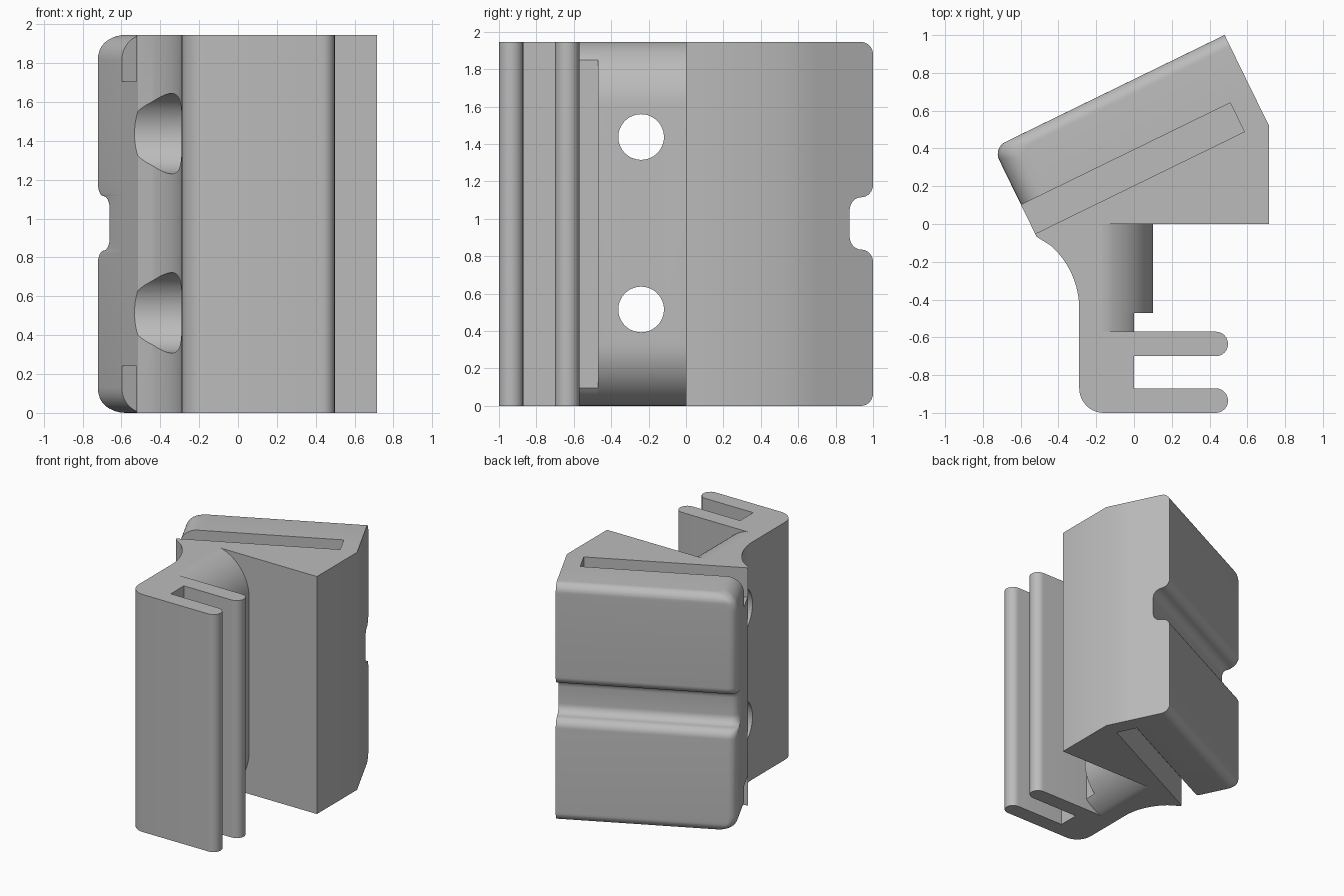
import bpy, bmesh
from math import sin, cos, pi, radians, sqrt
from mathutils import Vector

cube = bpy.data.objects.get("Cube")
if cube:
    bpy.data.objects.remove(cube)

H, MID = 1.945, 0.975
TILT = radians(26)

grey = bpy.data.materials.new("plain_grey")
grey.use_nodes = True
grey.diffuse_color = (0.5, 0.5, 0.5, 1)
grey.node_tree.nodes["Principled BSDF"].inputs["Base Color"].default_value = (0.5, 0.5, 0.5, 1)


def tilted(u, n):
    """Tilted block coordinates (along, outward) to x, y."""
    return (u * cos(TILT) - n * sin(TILT), u * sin(TILT) + n * cos(TILT))


def arc(cx, cy, r, a0, a1, steps=10):
    angles = [radians(a0 + (a1 - a0) * i / steps) for i in range(steps + 1)]
    return [(cx + r * cos(a), cy + r * sin(a)) for a in angles]


def loft(name, rings):
    """Skin equal-length rings of points and cap both ends."""
    bm = bmesh.new()
    rows = [[bm.verts.new(p) for p in ring] for ring in rings]
    for a, b in zip(rows, rows[1:]):
        for i in range(len(a)):
            j = (i + 1) % len(a)
            bm.faces.new((a[i], a[j], b[j], b[i]))
    bm.faces.new(rows[0])
    bm.faces.new(rows[-1])
    bmesh.ops.recalc_face_normals(bm, faces=bm.faces)
    mesh = bpy.data.meshes.new(name)
    bm.to_mesh(mesh)
    bm.free()
    mesh.materials.append(grey)
    obj = bpy.data.objects.new(name, mesh)
    bpy.context.collection.objects.link(obj)
    return obj


def prism_z(name, outline, z0, z1):
    return loft(name, [[(x, y, z) for x, y in outline] for z in (z0, z1)])


def prism_y(name, outline, y0, y1):
    return loft(name, [[(x, y, z) for x, z in outline] for y in (y0, y1)])


def activate(obj):
    bpy.ops.object.select_all(action='DESELECT')
    obj.select_set(True)
    bpy.context.view_layer.objects.active = obj


def cut(obj, cutters):
    activate(obj)
    for c in cutters:
        mod = obj.modifiers.new("cut", 'BOOLEAN')
        mod.operation, mod.solver, mod.object = 'DIFFERENCE', 'EXACT', c
        bpy.ops.object.modifier_apply(modifier=mod.name)


# Tilted block dimensions: left end, right end, slot range, back face
LEFT, RIGHT, SLOT_IN, SLOT_OUT, BACK = -0.493, 0.87, 0.183, 0.353, 0.689

# Body: front of the tilted block, curved neck and two clip fingers
outline = [(0.715, 0), (0.715, 0.52), tilted(RIGHT, SLOT_OUT),
           tilted(LEFT, SLOT_OUT), tilted(LEFT, 0.165)]
outline += arc(-0.74, -0.45, 0.45, 48, 0, 16)
outline += arc(-0.16, -0.87, 0.13, 180, 270)
outline += arc(0.433, -0.935, 0.065, -90, 90, 12)
outline += [(0, -0.87), (0, -0.70)]
outline += arc(0.433, -0.635, 0.065, -90, 90, 12)
outline += [(-0.17, -0.57), (-0.17, 0)]
body = prism_z("body", outline, 0, H)

# Neck bulge with arched ends, stepped back next to the finger
arch = arc(-0.25, 0.335, 0.35, -77, 0, 16)
arch[0] = (-0.17, 0)
arch += [(x, H - z) for x, z in reversed(arch)]
bulge = prism_y("neck_bulge", arch, -0.47, 0)
step = prism_y("neck_step", [(min(x, 0), z) for x, z in arch], -0.57, -0.47)

# Screw holes with wide counterbores on the left side
holes = []
for z in (0.515, 1.437):
    rings = []
    for x, r in ((-0.9, 0.207), (-0.12, 0.207), (-0.12, 0.122), (0.3, 0.122)):
        rings.append([(x, y, h) for y, h in arc(-0.24, z, r, 0, 352.5, 47)])
    holes.append(loft("hole_cutter", rings))

# Strap slots sunk into both ends of the block
slot = [tilted(u, n) for u, n in ((LEFT - 0.1, SLOT_IN), (0.739, SLOT_IN),
                                  (0.739, SLOT_OUT + 0.05), (LEFT - 0.1, SLOT_OUT + 0.05))]
slots = [prism_z("slot_cutter", slot, -0.1, 0.24), prism_z("slot_cutter", slot, H - 0.24, H + 0.1)]
cut(body, holes + slots)
cut(bulge, holes)
cut(step, holes)
for c in holes + slots:
    bpy.data.objects.remove(c)

# Back pad: rounded outer edges and a rounded groove across the middle
R, CORNER = 0.07, 0.13


def back_at(z):
    d, g = min(z, H - z), abs(z - MID)
    if d < R:
        return BACK - R + sqrt(R * R - (R - d) ** 2)
    if g <= R:
        return BACK - 2 * R
    if g <= 2 * R:
        return BACK - R - sqrt(max(0, R * R - (g - R) ** 2))
    if g < 3 * R:
        return BACK - R + sqrt(R * R - (3 * R - g) ** 2)
    return BACK


def left_at(z):
    d = min(z, H - z)
    return LEFT + (CORNER - sqrt(CORNER ** 2 - (CORNER - d) ** 2) if d < CORNER else 0)


turns = [i * pi / 16 for i in range(9)]
ends = [CORNER * (1 - cos(t)) for t in turns] + [R * (1 - cos(t)) for t in turns]
lips = [R + R * sin(t) for t in turns] + [3 * R - R * sin(t) for t in turns]
levels = ends + [H - e for e in ends] + [MID - g for g in lips] + [MID + g for g in lips]
rings = []
for z in sorted({round(v, 5) for v in levels}):
    left, back = left_at(z), back_at(z)
    section = [(RIGHT, SLOT_OUT), (RIGHT, back)]
    section += arc(left + R, back - R, R, 90, 180, 8) + [(left, SLOT_OUT)]
    rings.append([(*tilted(u, n), z) for u, n in section])
pad = loft("back_pad", rings)

for obj in (body, bulge, step, pad):
    activate(obj)
    bpy.ops.object.shade_smooth_by_angle(angle=radians(32))
